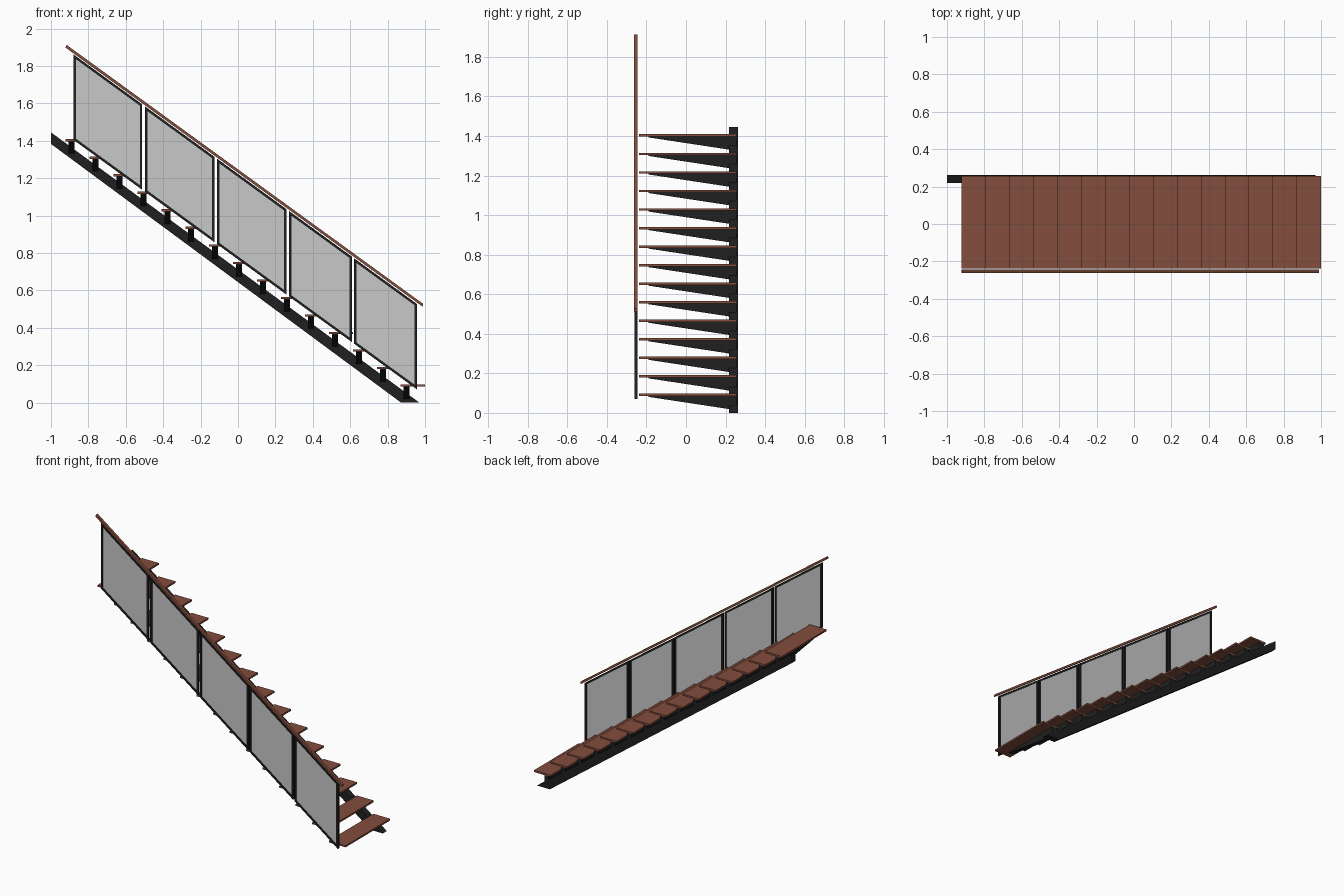
import bpy, bmesh

if "Cube" in bpy.data.objects:
    bpy.data.objects.remove(bpy.data.objects["Cube"])


def material(name, rgb):
    m = bpy.data.materials.new(name)
    m.diffuse_color = (*rgb, 1)
    m.use_nodes = True
    m.node_tree.nodes["Principled BSDF"].inputs["Base Color"].default_value = m.diffuse_color
    return m


WOOD = material("red_brown_wood", (0.23, 0.075, 0.047))
STEEL = material("black_steel", (0.014, 0.014, 0.015))
GLASS = material("frosted_glass", (0.58, 0.58, 0.58))


def prism(name, pts, axis, a, b, mat):
    """Extrude a 2D outline along 'x' (pts are y,z) or 'y' (pts are x,z)."""
    place = (lambda p, d: (d, p[0], p[1])) if axis == 'x' else (lambda p, d: (p[0], d, p[1]))
    bm = bmesh.new()
    low = [bm.verts.new(place(p, a)) for p in pts]
    high = [bm.verts.new(place(p, b)) for p in pts]
    n = len(pts)
    bm.faces.new(low)
    bm.faces.new(high[::-1])
    for i in range(n):
        j = (i + 1) % n
        bm.faces.new((low[i], high[i], high[j], low[j]))
    bmesh.ops.recalc_face_normals(bm, faces=bm.faces)
    me = bpy.data.meshes.new(name)
    bm.to_mesh(me)
    bm.free()
    me.materials.append(mat)
    ob = bpy.data.objects.new(name, me)
    bpy.context.collection.objects.link(ob)
    return ob


# Sloping stringer at the back, cut flat at the floor and upright at the top
prism("stringer", [(-1, 1.383), (0.872, 0), (0.97, 0), (-1, 1.445)], 'y', 0.218, 0.262, STEEL)

# Treads, each on a tapered cantilever bracket
RUN, RISE, STEPS = 0.128, 0.0937, 15
for k in range(STEPS):
    right = 1.0 - RUN * k
    top = 0.097 + RISE * k
    left, under = right - 0.13, top - 0.012
    prism(f"tread_{k + 1}", [(left, under), (right, under), (right, top), (left, top)],
          'y', -0.238, 0.256, WOOD)
    prism(f"bracket_{k + 1}",
          [(-0.19, under), (-0.19, under - 0.004), (0.22, under - 0.066),
           (0.256, under - 0.071), (0.256, under)],
          'x', left + 0.016, left + 0.048, STEEL)

# Balustrade panels: glass with a thin frame, sheared to the stair slope
SLOPE, HEIGHT, BAR, VBAR = 0.7265, 0.457, 0.013, 0.016


def top_at(x):
    return 1.862 - SLOPE * (x + 0.88)


def sheared(name, x0, x1, drop0, drop1, y0, y1, mat):
    prism(name, [(x0, top_at(x0) - drop1), (x1, top_at(x1) - drop1),
                 (x1, top_at(x1) - drop0), (x0, top_at(x0) - drop0)], 'y', y0, y1, mat)


for i, (x0, x1) in enumerate([(-0.88, -0.512), (-0.498, -0.125), (-0.113, 0.26),
                              (0.272, 0.61), (0.62, 0.957)], 1):
    sheared(f"glass_panel_{i}", x0 + BAR, x1 - BAR, VBAR, HEIGHT - VBAR, -0.256, -0.25, GLASS)
    sheared(f"frame_left_{i}", x0, x0 + BAR, 0, HEIGHT, -0.261, -0.246, STEEL)
    sheared(f"frame_right_{i}", x1 - BAR, x1, 0, HEIGHT, -0.261, -0.246, STEEL)
    sheared(f"frame_top_{i}", x0 + BAR, x1 - BAR, 0, VBAR, -0.261, -0.246, STEEL)
    sheared(f"frame_bottom_{i}", x0 + BAR, x1 - BAR, HEIGHT - VBAR, HEIGHT, -0.261, -0.246, STEEL)

# Wooden handrail above the panels
prism("handrail", [(-0.922, 1.898), (0.987, 0.513), (0.99, 0.528), (-0.917, 1.913)],
      'y', -0.262, -0.244, WOOD)
